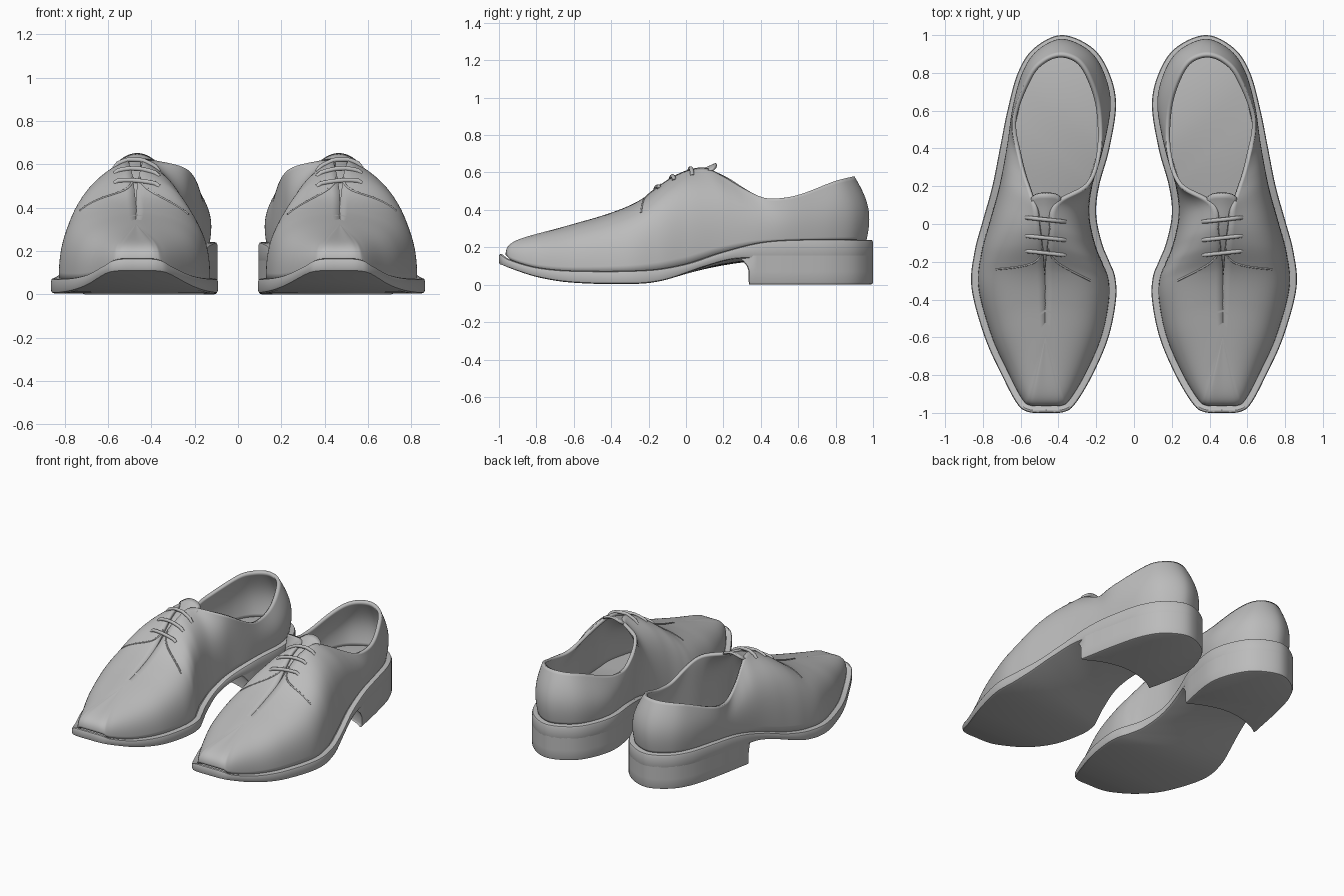
import bpy, bmesh, math
from mathutils import Vector
from mathutils.bvhtree import BVHTree

if "Cube" in bpy.data.objects:
    bpy.data.objects.remove(bpy.data.objects["Cube"])

grey = bpy.data.materials.new("plain grey")
grey.use_nodes = True
tone = (0.5, 0.5, 0.5, 1)
grey.diffuse_color = tone
grey.node_tree.nodes["Principled BSDF"].inputs["Base Color"].default_value = tone


def profile(*keys):
    """Smooth function through (position, value) keys."""
    def slope(i):
        a, b = keys[max(i - 1, 0)], keys[min(i + 1, len(keys) - 1)]
        return (b[1] - a[1]) / (b[0] - a[0])

    def f(p):
        p = min(max(p, keys[0][0]), keys[-1][0])
        i = 0
        while i < len(keys) - 2 and p > keys[i + 1][0]:
            i += 1
        (p0, v0), (p1, v1) = keys[i], keys[i + 1]
        w = p1 - p0
        t = (p - p0) / w
        s = t * t * (3 - 2 * t)
        bend = t * (1 - t) * w * ((1 - t) * slope(i) - t * slope(i + 1))
        return v0 + (v1 - v0) * s + bend
    return f


def closed_spline(keys, steps):
    """Closed curve through keys of any dimension."""
    pts, n = [], len(keys)
    for i in range(n):
        a, b, c, d = (Vector(keys[(i + k) % n]) for k in (-1, 0, 1, 2))
        for k in range(steps):
            t = k / steps
            pts.append(b + 0.5 * t * ((c - a) + t * ((2 * a - 5 * b + 4 * c - d)
                       + t * (3 * (b - c) + d - a))))
    return pts


def bezier(a, b, c, d, t):
    u = 1 - t
    return a * u ** 3 + b * (3 * u * u * t) + c * (3 * u * t * t) + d * t ** 3


def finish(obj, angle=40):
    """Material, smooth shading and the mirrored second shoe."""
    bpy.context.collection.objects.link(obj)
    obj.data.materials.append(grey)
    if obj.type == 'MESH':
        obj.data.shade_smooth()
        obj.data.set_sharp_from_angle(angle=math.radians(angle))
    m = obj.modifiers.new("pair", 'MIRROR')
    m.use_mirror_merge = False


def mesh_object(name, bm, thickness=0):
    me = bpy.data.meshes.new(name)
    bm.to_mesh(me)
    bm.free()
    obj = bpy.data.objects.new(name, me)
    if thickness:
        s = obj.modifiers.new("thickness", 'SOLIDIFY')
        s.thickness, s.offset = thickness, -1
    finish(obj)


def loft(bm, rings, closed=True):
    """Quads between successive rings, listed from bottom to top."""
    rows = [[bm.verts.new(p) for p in r] for r in rings]
    n = len(rows[0])
    for low, high in zip(rows, rows[1:]):
        for i in range(n if closed else n - 1):
            j = (i + 1) % n
            bm.faces.new((low[i], low[j], high[j], high[i]))
    return rows


def cap(bm, row, up):
    """Close a ring with strips running from side to side."""
    n = len(row)
    for i in range(n // 2):
        q = list(dict.fromkeys([row[i], row[i + 1], row[n - i - 1], row[-i]]))
        bm.faces.new(q if up else q[::-1])


def tube(name, points, radius):
    cu = bpy.data.curves.new(name, 'CURVE')
    cu.dimensions = '3D'
    cu.bevel_depth, cu.bevel_resolution, cu.use_fill_caps = radius, 3, True
    sp = cu.splines.new('POLY')
    sp.points.add(len(points) - 1)
    for p, co in zip(sp.points, points):
        p.co = (*co, 1)
    sp.use_smooth = True
    finish(bpy.data.objects.new(name, cu))


# Outline of the sole (x, y) and the upper's edge above it (x, y), round from the toe
keys = [
    (.465, -1, .47, -.6), (.56, -.995, .47, -.6), (.62, -.95, .47, -.59),
    (.7, -.8, .47, -.54), (.79, -.6, .47, -.46), (.86, -.34, .47, -.32),
    (.845, -.15, .485, -.13), (.8, .02, .505, 0), (.75, .2, .525, .1),
    (.71, .4, .605, .33), (.67, .6, .645, .55), (.615, .8, .56, .78),
    (.53, .93, .48, .87), (.385, 1, .385, .9), (.23, .94, .29, .865),
    (.14, .82, .225, .76), (.095, .64, .18, .6), (.13, .4, .175, .38),
    (.185, .2, .24, .2), (.2, .05, .42, .1), (.17, -.1, .445, -.04),
    (.13, -.2, .46, -.14), (.1, -.28, .47, -.24), (.095, -.4, .47, -.36),
    (.135, -.6, .47, -.46), (.22, -.8, .47, -.54), (.31, -.95, .47, -.59),
    (.37, -.995, .47, -.6)]
path = closed_spline(keys, 10)
count = len(path)
outward = []
for i in range(count):
    d = path[(i + 1) % count] - path[i - 1]
    outward.append(Vector((d[1], -d[0])).normalized())

sole_top = profile((-1, .165), (-.95, .135), (-.8, .092), (-.6, .074), (-.2, .078),
                   (0, .11), (.2, .175), (.4, .225), (.6, .24), (1, .24))
sole_base = profile((-1, .105), (-.8, .04), (-.6, .01), (-.25, .005), (-.1, .027),
                    (.1, .095), (.25, .135), (.4, .14), (1, .14))
edge_height = profile((-.6, .325), (-.4, .385), (-.25, .45), (-.1, .56),
                      (0, .61), (.1, .625), (.2, .58), (.3, .52), (.4, .47),
                      (.47, .46), (.6, .48), (.8, .555), (.9, .58))
shoulder = profile((-1, .64), (-.8, .7), (-.6, .8), (-.34, .86), (-.1, .76),
                   (.2, .7), (.5, .55), (1, .5))
crest_rounding = profile((-.6, 1), (-.25, 1), (-.05, .5), (.12, 0), (1, 0))
bulge = profile((-1, 0), (.3, .005), (.6, .02), (1, .04))


def inset(i, d):
    return path[i].xy - outward[i] * d


def sole_ring(d, height):
    return [(*inset(i, d), height(path[i].y)) for i in range(count)]


# Sole with rounded edges
bm = bmesh.new()
rows = loft(bm, [sole_ring(.018, sole_base),
                 sole_ring(.004, lambda y: sole_base(y) + .005),
                 sole_ring(0, lambda y: sole_base(y) + .016),
                 sole_ring(0, lambda y: sole_top(y) - .012),
                 sole_ring(.004, lambda y: sole_top(y) - .003),
                 sole_ring(.014, sole_top)])
cap(bm, rows[0], False)
cap(bm, rows[-1], True)
mesh_object("soles", bm)

# Heel block with a hollowed front that flares into the sole
rim = [i for i in range(count) if path[i].y > .32]
bm = bmesh.new()
rings = []
for z, d, shift in ((0, .014, 0), (.004, .004, 0), (.014, 0, 0), (.07, 0, 0),
                    (.1, 0, .01), (.125, 0, .03), (.16, 0, .07)):
    side = [inset(i, d) for i in rim]
    front = []
    for k in range(17):
        t = k / 16
        p = side[-1].lerp(side[0], shift * .7 + t * (1 - shift * 1.4))
        front.append(p + Vector((0, .09 * math.sin(math.pi * t) ** .8 - shift)))
    rings.append([(*p, z) for p in side[1:-1] + front])
rows = loft(bm, rings)
bm.faces.new(rows[0][::-1])
mesh_object("heels", bm)

# Upper: each rib bends from the welt over the shoulder to the crest or collar
levels = 20
rings = [[] for k in range(levels + 1)]
for i, p in enumerate(path):
    foot = inset(i, .036)
    start = Vector((*foot, sole_top(p.y) - .006))
    end = Vector((p[2], p[3], edge_height(p[3])))
    corner = Vector((*(foot + outward[i] * bulge(p.y)),
                     start.z + (end.z - start.z) * shoulder(p.y)))
    c1, c2 = start.lerp(corner, .82), end.lerp(corner, .77)
    slope = (edge_height(end.y + .02) - edge_height(end.y)) / .02
    tangent_z = end.z + slope * (c2.y - end.y)
    c2.z += (tangent_z - c2.z) * crest_rounding(end.y)
    for k, ring in enumerate(rings):
        ring.append(bezier(start, c1, c2, end, k / levels))
bm = bmesh.new()
loft(bm, rings)
bmesh.ops.remove_doubles(bm, verts=bm.verts, dist=.0008)
surface = BVHTree.FromBMesh(bm)
mesh_object("uppers", bm, .022)


def on_upper(x, y, lift=0):
    hit = surface.ray_cast(Vector((x, y, 2)), Vector((0, 0, -1)))[0]
    z = hit.z if hit else edge_height(y)
    return Vector((x, y, z + lift))


# Tongue, arched and flaring towards its tip
tongue_height = profile((-.25, .42), (-.1, .535), (0, .592), (.1, .626), (.16, .652))
bm = bmesh.new()
rings = []
for k in range(17):
    y = -.25 + .41 * k / 16
    half = .05 + .03 * k / 16
    rings.append([(.465 + half * s / 5, y - .02 * (s / 5) ** 4,
                   tongue_height(y) - 5 * (half * s / 5) ** 2) for s in range(-5, 6)])
loft(bm, rings, False)
mesh_object("tongues", bm, .015)

# Laces arching across the throat
for n, y in enumerate((.022, -.075, -.155)):
    left, right = on_upper(.365, y - .01), on_upper(.57, y + .012)
    rise = edge_height(y) + .002 - (left.z + right.z) / 2
    points = []
    for k in range(13):
        t = k / 12
        p = left.lerp(right, t)
        p.z += rise * math.sin(math.pi * t) ** .6
        p.z = max(p.z, on_upper(p.x, p.y, .004).z) if 0 < k < 12 else p.z - .006
        points.append(p)
    tube(f"lace_{n + 1}", points, .011)

# Raised seams where the lacing flaps meet the vamp
for name, ends in (("outer_seam", ((.485, -.13), (.49, -.21), (.55, -.225), (.73, -.24))),
                   ("inner_seam", ((.455, -.13), (.44, -.2), (.38, -.225), (.23, -.3)))):
    a, b, c, d = (Vector(e) for e in ends)
    tube(name, [on_upper(*bezier(a, b, c, d, k / 24), -.001) for k in range(25)], .005)
